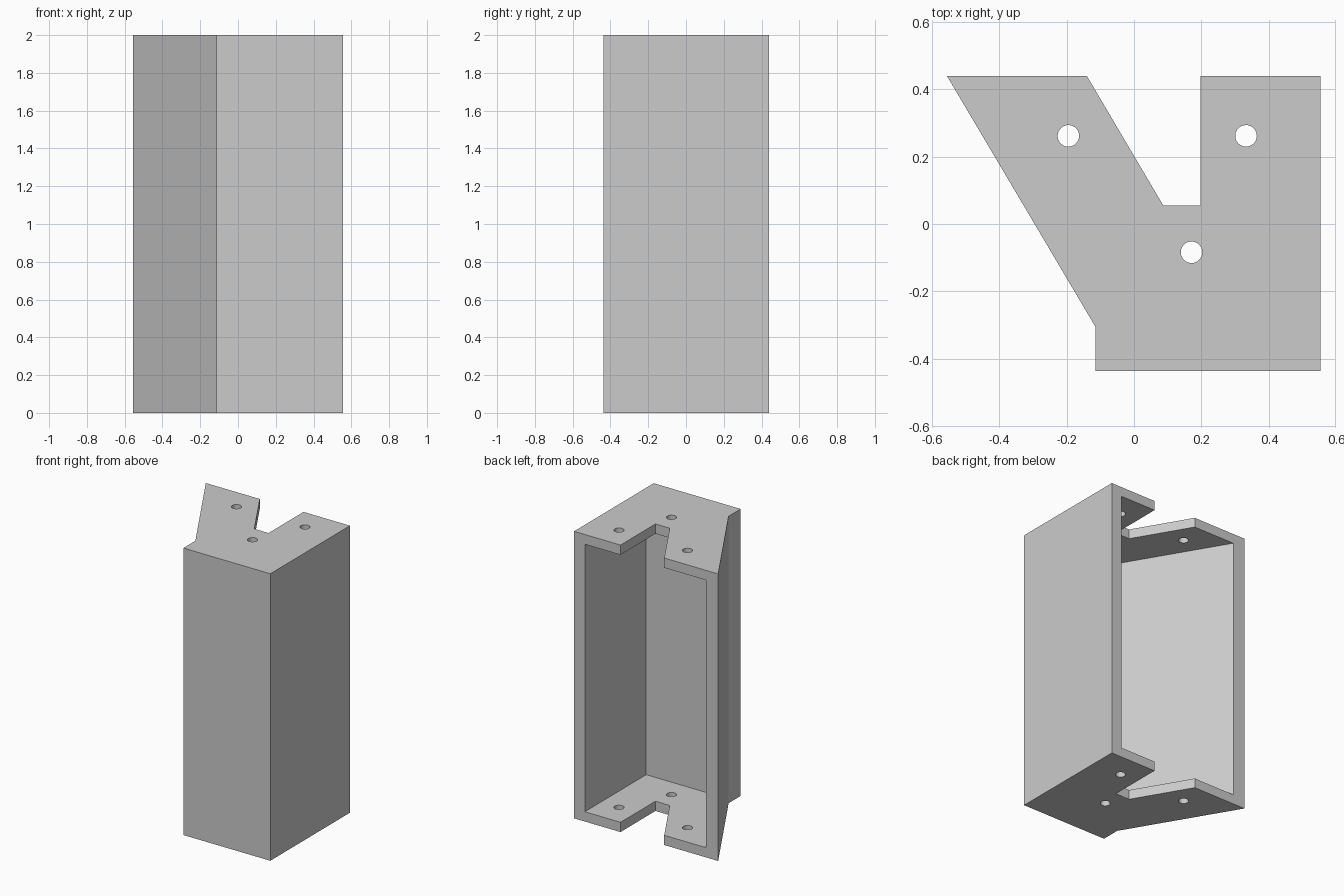
import bpy
import bmesh

if "Cube" in bpy.data.objects:
    bpy.data.objects.remove(bpy.data.objects["Cube"], do_unlink=True)

HEIGHT = 2.0
PLATE = 0.068          # thickness of the top and bottom plates
FRONT, BACK = -0.437, 0.44

grey = bpy.data.materials.new("plain grey")
grey.use_nodes = True
colour = (0.6, 0.6, 0.6, 1.0)
grey.diffuse_color = colour
grey.node_tree.nodes["Principled BSDF"].inputs["Base Color"].default_value = colour


def add_object(name, bm):
    bmesh.ops.recalc_face_normals(bm, faces=bm.faces)
    mesh = bpy.data.meshes.new(name)
    bm.to_mesh(mesh)
    bm.free()
    mesh.materials.append(grey)
    obj = bpy.data.objects.new(name, mesh)
    bpy.context.collection.objects.link(obj)
    return obj


def prism(name, outline, bottom, top):
    """Extrude a flat outline upwards."""
    bm = bmesh.new()
    face = bm.faces.new([bm.verts.new((x, y, bottom)) for x, y in outline])
    moved = bmesh.ops.extrude_face_region(bm, geom=[face])["geom"]
    verts = [v for v in moved if isinstance(v, bmesh.types.BMVert)]
    bmesh.ops.translate(bm, verts=verts, vec=(0, 0, top - bottom))
    return add_object(name, bm)


def cut(target, cutter):
    cutter.hide_render = True
    mod = target.modifiers.new(cutter.name, "BOOLEAN")
    mod.operation = "DIFFERENCE"
    mod.solver = "EXACT"
    mod.object = cutter
    bpy.context.view_layer.objects.active = target
    bpy.ops.object.modifier_apply(modifier=mod.name)
    bpy.data.objects.remove(cutter, do_unlink=True)


# Bracket body: slanted right side and a notch at the back
body = prism("bracket_housing", [
    (-0.115, FRONT), (0.555, FRONT), (0.555, BACK), (0.197, BACK),
    (0.197, 0.055), (0.087, 0.055), (-0.14, BACK), (-0.556, BACK),
    (-0.115, -0.305)], 0, HEIGHT)

# Cavity open to the back, leaving side walls, a thick front and two plates
SLOPE = (0.556 - 0.115) / (BACK + 0.305)
inner_y, open_y = -0.236, BACK + 0.1


def slant_x(y):
    return -0.556 + 0.093 + (BACK - y) * SLOPE


cavity = prism("cavity_cutter", [
    (slant_x(inner_y), inner_y), (0.472, inner_y),
    (0.472, open_y), (slant_x(open_y), open_y)], PLATE, HEIGHT - PLATE)
cut(body, cavity)

# Screw holes through both plates
for x, y in [(-0.195, 0.262), (0.333, 0.262), (0.171, -0.084)]:
    bm = bmesh.new()
    bmesh.ops.create_cone(bm, cap_ends=True, segments=40, radius1=0.032,
                          radius2=0.032, depth=HEIGHT + 0.2)
    bmesh.ops.translate(bm, verts=bm.verts, vec=(x, y, HEIGHT / 2))
    cut(body, add_object("hole_cutter", bm))

# Smooth hole walls, sharp edges elsewhere
bpy.ops.object.select_all(action="DESELECT")
body.select_set(True)
bpy.context.view_layer.objects.active = body
bpy.ops.object.shade_smooth_by_angle()
